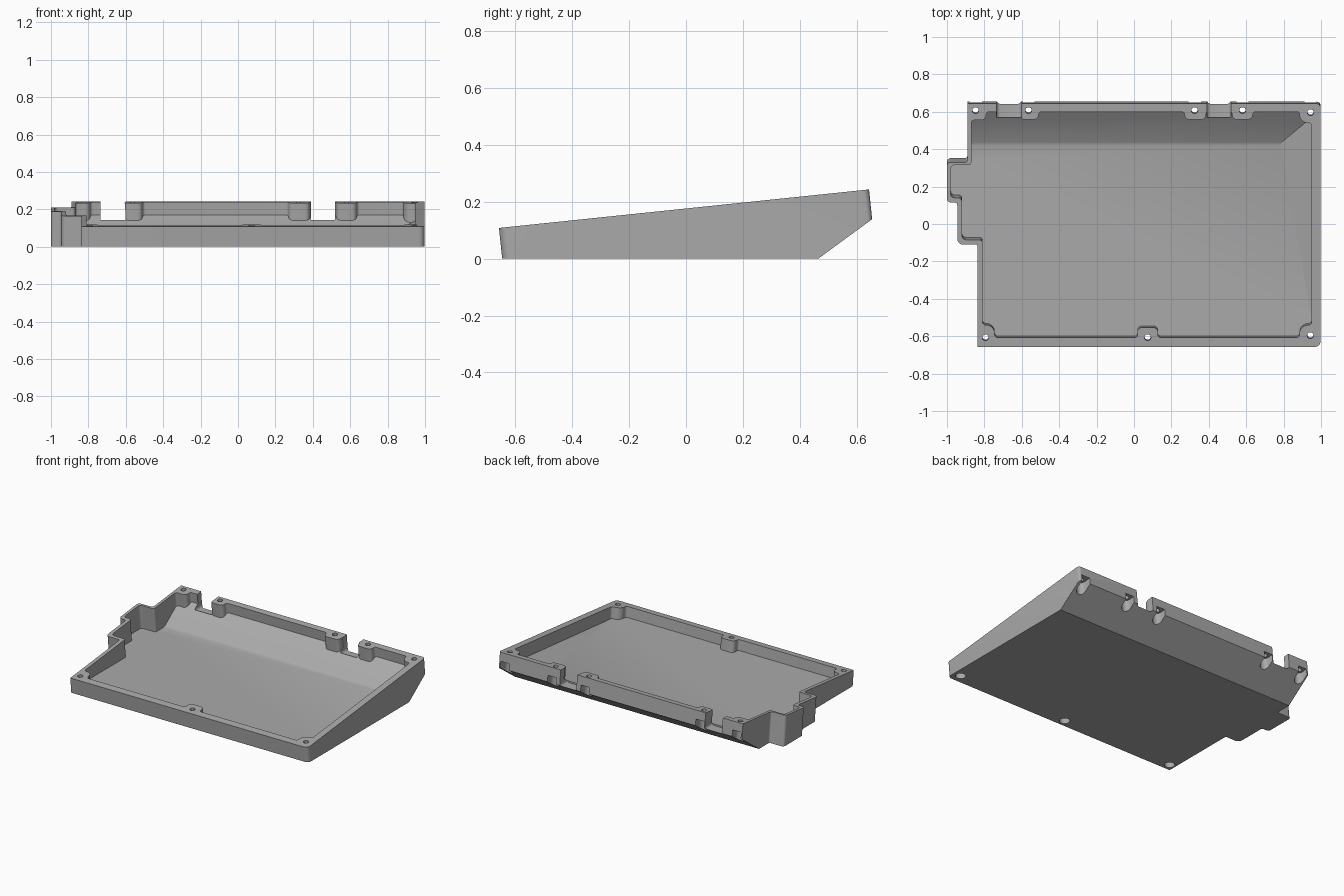
import bpy, bmesh, math
from mathutils import Vector

cube = bpy.data.objects.get("Cube")
if cube:
    bpy.data.objects.remove(cube)

TILT = 0.104      # slope of the rim plane; walls stand square to it
RIM = 0.176       # rim height at y = 0

grey = bpy.data.materials.new("mid grey")
grey.use_nodes = True
colour = (0.4, 0.4, 0.4, 1)
grey.diffuse_color = colour
grey.node_tree.nodes["Principled BSDF"].inputs["Base Color"].default_value = colour


def rounded(corners, steps=7):
    """Turn right-angled corners (x, y, radius) into a rounded outline."""
    out = []
    for i, (x, y, r) in enumerate(corners):
        p = Vector((x, y))
        if r == 0:
            out.append(p)
            continue
        u = (Vector(corners[i - 1][:2]) - p).normalized()
        v = (Vector(corners[(i + 1) % len(corners)][:2]) - p).normalized()
        c = p + r * (u + v)
        for k in range(steps + 1):
            t = math.pi / 2 * k / steps
            out.append(c - r * (v * math.cos(t) + u * math.sin(t)))
    return out


def prism(outline, top, bottom):
    """Extrude an outline square to the rim, between two depths below it."""
    bm = bmesh.new()
    rings = []
    for d in (top, bottom):
        rings.append([bm.verts.new((p.x, p.y + TILT * d, RIM + TILT * p.y - d))
                      for p in outline])
    a, b = rings
    bm.faces.new(a)
    bm.faces.new(b[::-1])
    for i in range(len(a)):
        bm.faces.new((a[i - 1], b[i - 1], b[i], a[i]))
    bmesh.ops.recalc_face_normals(bm, faces=bm.faces)
    return bm


def slice_off(bm, point, normal):
    """Remove everything on the normal's side of a plane and cap the cut."""
    geom = bm.verts[:] + bm.edges[:] + bm.faces[:]
    bmesh.ops.bisect_plane(bm, geom=geom, plane_co=point, plane_no=normal,
                           dist=1e-5, clear_outer=True)
    rim = [e for e in bm.edges if e.is_boundary]
    bmesh.ops.edgeloop_fill(bm, edges=rim)
    bmesh.ops.recalc_face_normals(bm, faces=bm.faces)


def make(name, bm):
    mesh = bpy.data.meshes.new(name)
    bm.to_mesh(mesh)
    bm.free()
    mesh.materials.append(grey)
    ob = bpy.data.objects.new(name, mesh)
    bpy.context.collection.objects.link(ob)
    return ob


def carve(ob, bm):
    """Subtract a cutter and discard it."""
    cutter = make("cutter", bm)
    cutter.hide_render = True
    mod = ob.modifiers.new("cut", "BOOLEAN")
    mod.operation, mod.solver, mod.object = "DIFFERENCE", "EXACT", cutter
    bpy.context.view_layer.update()
    result = bpy.data.meshes.new_from_object(
        ob.evaluated_get(bpy.context.evaluated_depsgraph_get()))
    ob.modifiers.clear()
    ob.data = result
    bpy.data.objects.remove(cutter)


def block(x0, x1, y0, y1, r):
    return rounded([(x0, y0, r), (x1, y0, r), (x1, y1, r), (x0, y1, r)])


def bump(xa, xb, wall, tip):
    """Screw boss bulging from a straight wall."""
    return [(xa, wall, .015), (xa, tip, .026), (xb, tip, .026), (xb, wall, .015)]


# Outer shell: stepped left side, flat base, sloping back underside
outer = rounded([
    (-.836, -.657, 0), (.997, -.657, .03), (.997, .643, .02), (-.89, .643, 0),
    (-.89, .33, .015), (-1, .33, .02), (-1, .115, .02), (-.945, .115, .015),
    (-.945, -.11, .03), (-.836, -.11, .01)])
tray = prism(outer, 0, .5)
slice_off(tray, (0, 0, 0), (0, 0, -1))
slope = Vector((0, .137, -.187)).normalized()
slice_off(tray, (0, .465, 0), slope)
tray = make("case_tray", tray)

# Cavity outline, with the screw bosses left standing
inner = rounded(
    [(-.81, -.54, .018), (-.745, -.54, .045), (-.745, -.607, .018)]
    + bump(.018, .128, -.607, -.553)
    + [(.885, -.607, .018), (.885, -.54, .045), (.95, -.54, .018),
       (.95, .54, .018), (.885, .54, .045), (.885, .6, .014)]
    + bump(.635, .525, .6, .558) + bump(.385, .27, .6, .558)
    + bump(-.51, -.61, .6, .558)
    + [(-.79, .6, .015), (-.79, .555, .028), (-.87, .555, .015),
       (-.87, .315, .015), (-.98, .315, .02), (-.98, .14, .02),
       (-.92, .14, .02), (-.92, -.085, .025), (-.81, -.085, .015)])
cavity = prism(inner, -.1, .5)
floor = .04
slice_off(cavity, (0, 0, floor), (0, 0, -1))
slice_off(cavity, (0, .43, floor), slope)
# Eased crease between floor and back slope
slice_off(cavity, (0, .43, floor + .003), slope + Vector((0, 0, -1)))
# Triangular ramp along the right edge of the floor
a, b, c = Vector((.78, .43, floor)), Vector((.95, -.5, floor)), Vector((.95, .57, floor + .102))
ramp = (b - a).cross(c - a).normalized()
slice_off(cavity, a, -ramp if ramp.z > 0 else ramp)
carve(tray, cavity)

# Cable notches through the back wall
for x0, x1 in ((-.735, -.602), (.39, .518)):
    bm = bmesh.new()
    bmesh.ops.create_cube(bm, size=1)
    for v in bm.verts:
        v.co = (x0 if v.co.x < 0 else x1, .57 if v.co.y < 0 else .8,
                .13 if v.co.z < 0 else .4)
    along = [e for e in bm.edges
             if abs(e.verts[0].co.y - e.verts[1].co.y) > .1]
    bmesh.ops.bevel(bm, geom=along, offset=.018, segments=4, profile=.5,
                    affect="EDGES")
    carve(tray, bm)

# Screw holes with counterbores; those at the back open through the wall
screws = [(x, .607) for x in (-.847, -.564, .324, .58)]
screws += [(.944, .596), (-.794, -.607), (.073, -.607), (.943, -.596)]
for x, y in screws:
    r = .017
    carve(tray, prism(block(x - r, x + r, y - r, y + r, r * .98), -.1, .5))
    r = .033
    reach = .1 if y > 0 else r
    carve(tray, prism(block(x - r, x + r, y - r, y + reach, r * .98), .06, .5))

# Smooth the rounded corners, keep the hard edges
bpy.ops.object.select_all(action="DESELECT")
tray.select_set(True)
bpy.context.view_layer.objects.active = tray
bpy.ops.object.shade_smooth_by_angle(angle=math.radians(25))
